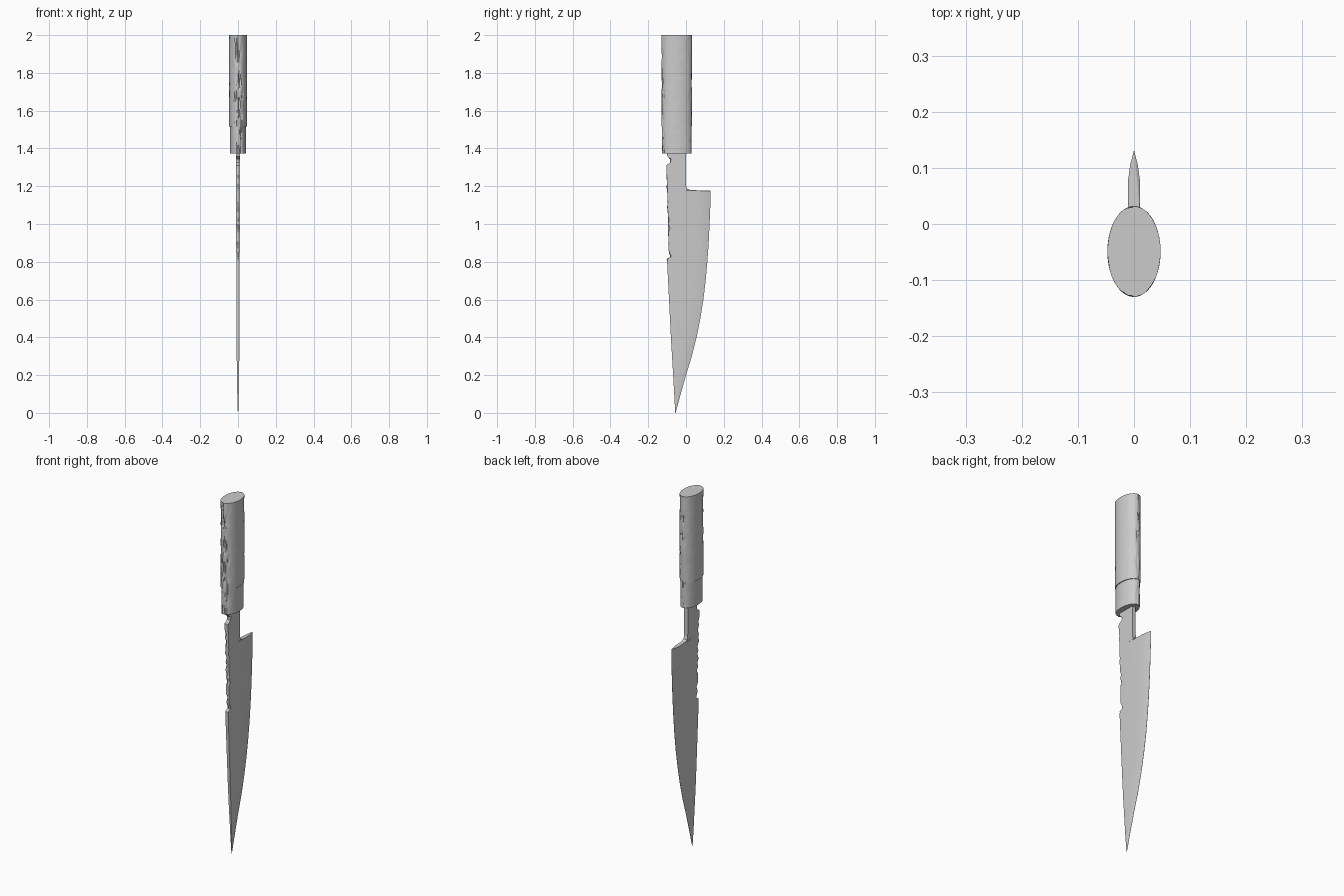
import bpy, bmesh, math
from mathutils import Vector, noise

cube = bpy.data.objects.get("Cube")
if cube:
    bpy.data.objects.remove(cube, do_unlink=True)

grey = bpy.data.materials.new("plain_grey")
grey.use_nodes = True
grey.diffuse_color = (0.6, 0.6, 0.6, 1)
grey.node_tree.nodes["Principled BSDF"].inputs["Base Color"].default_value = (0.6, 0.6, 0.6, 1)


def loft(name, rings, angle):
    """Skin a stack of equal-sized closed rings and cap both ends."""
    bm = bmesh.new()
    loops = [[bm.verts.new(p) for p in ring] for ring in rings]
    n = len(loops[0])
    for a, b in zip(loops, loops[1:]):
        for i in range(n):
            j = (i + 1) % n
            bm.faces.new((a[i], a[j], b[j], b[i]))
    bm.faces.new(loops[0])
    bm.faces.new(loops[-1])
    bmesh.ops.recalc_face_normals(bm, faces=bm.faces)
    mesh = bpy.data.meshes.new(name)
    bm.to_mesh(mesh)
    bm.free()
    mesh.materials.append(grey)
    obj = bpy.data.objects.new(name, mesh)
    bpy.context.collection.objects.link(obj)
    bpy.ops.object.select_all(action='DESELECT')
    obj.select_set(True)
    bpy.context.view_layer.objects.active = obj
    bpy.ops.object.shade_smooth_by_angle(angle=math.radians(angle))
    return obj


def along(table, z):
    """Linear lookup of a height/value profile."""
    for (z0, v0), (z1, v1) in zip(table, table[1:]):
        if z <= z1:
            return v0 + (v1 - v0) * max(0, z - z0) / (z1 - z0)
    return table[-1][1]


def rough(x, y, z):
    return noise.noise(Vector((x, y, z)))


# Blade: spine with two nicks, curved cutting edge, stepped heel and tang
SPINE = [(0, -.057), (.2, -.068), (.4, -.08), (.6, -.09), (.8, -.1), (.815, -.1),
         (.825, -.082), (.85, -.093), (1.0, -.095), (1.2, -.1), (1.31, -.105),
         (1.325, -.084), (1.345, -.086), (1.36, -.1), (1.42, -.1)]
EDGE = [(0, -.055), (.1, -.028), (.2, .0), (.3, .031), (.4, .056), (.5, .076),
        (.6, .092), (.7, .104), (.8, .113), (.9, .12), (1.0, .125), (1.1, .129),
        (1.176, .13), (1.18, .02), (1.187, .007), (1.2, .001), (1.22, 0), (1.42, 0)]
THICK = [(0, .001), (.1, .004), (.3, .007), (.8, .009), (1.18, .011), (1.42, .011)]

heights = {round(z, 3) for z, _ in SPINE + EDGE}
heights |= {round(.03 * i, 3) for i in range(1, 27)}
heights |= {round(.8 + .012 * i, 3) for i in range(48) if not 1.17 < .8 + .012 * i < 1.2}
rings = []
for z in sorted(heights):
    s, e, t = along(SPINE, z), along(EDGE, z), along(THICK, z)
    tang = z > 1.178
    worn = .8 < z < 1.35
    grind = min(.055, (e - s) * .5)
    tip = t if tang else .0004
    mid = t if tang else t * .62
    chip = [abs(rough(k, 0, z * 22)) * .022 if worn else 0 for k in (3, 8)]
    ridge = s + (rough(0, 5, z * 18) * .007 if worn else 0)
    rings.append([(0, ridge, z), (t, s + chip[0], z), (t, e - grind, z),
                  (mid, e - grind * .45, z), (tip, e, z), (-tip, e, z),
                  (-mid, e - grind * .45, z), (-t, e - grind, z),
                  (-t, s + chip[1], z)])
loft("blade", rings, 25)


# Oval grip and collar, chipped along the front and back ridges
def oval_part(name, z0, z1, rx, ry, steps, wear):
    rings = []
    for k in range(steps + 1):
        z = z0 + (z1 - z0) * k / steps
        ring = []
        for i in range(64):
            a = math.tau * i / 64
            x, y = math.cos(a), math.sin(a)
            ridge = max(0, -y) ** 6 + .35 * max(0, y) ** 8
            cut = max(0, rough(x * 4, y, z * 14)) * ridge * wear
            cut += abs(rough(x * 2, y * 2, z * 25)) * .0012
            ring.append((x * (rx - cut), y * (ry - cut) - .049, z))
        rings.append(ring)
    loft(name, rings, 28)


oval_part("grip", 1.515, 2.0, .0475, .081, 44, .022)
oval_part("collar", 1.372, 1.517, .0425, .079, 14, .018)
